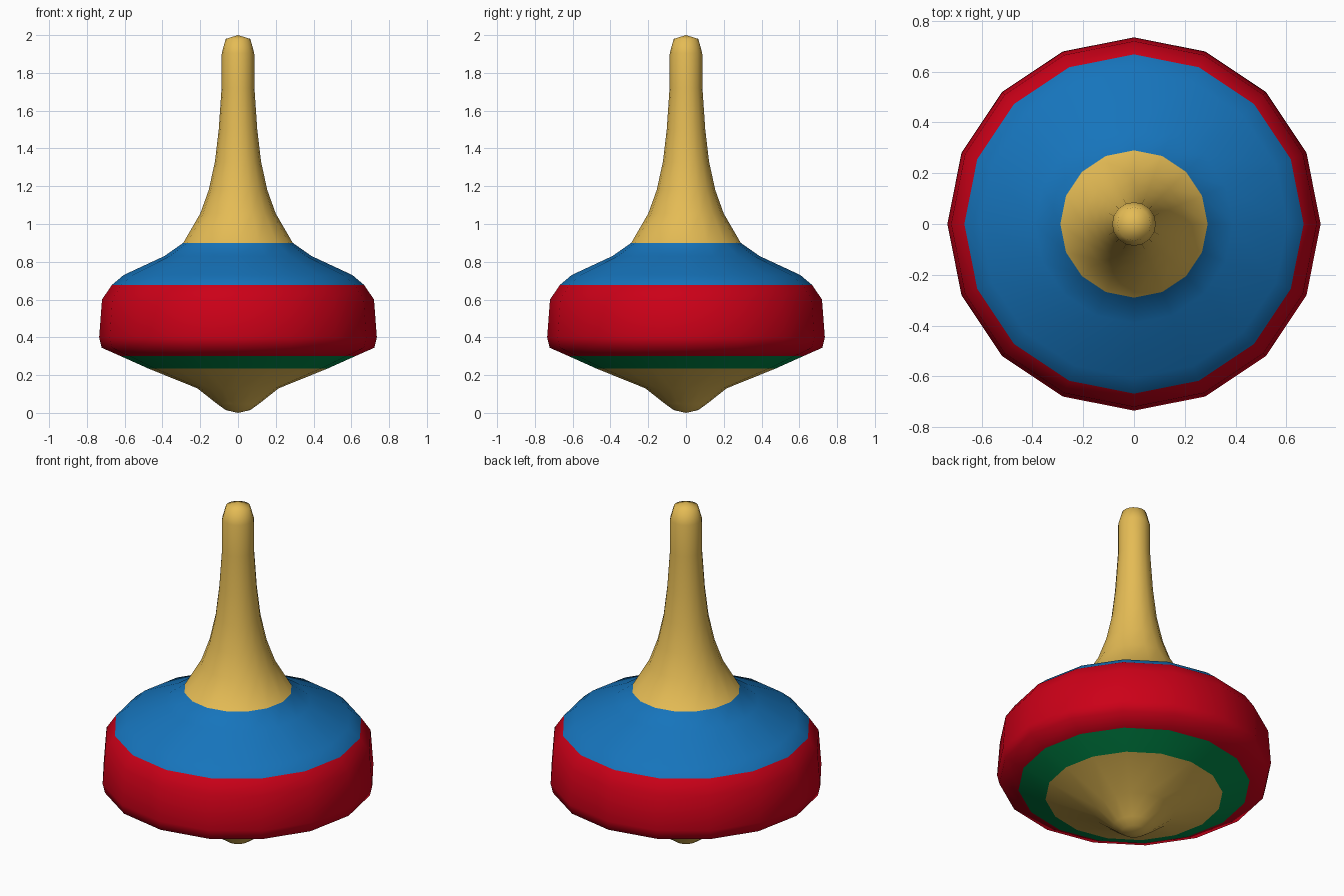
import bpy, bmesh, math

if "Cube" in bpy.data.objects:
    bpy.data.objects.remove(bpy.data.objects["Cube"])

SIDES = 16


def material(name, rgb):
    m = bpy.data.materials.new(name)
    m.diffuse_color = (*rgb, 1)
    m.use_nodes = True
    m.node_tree.nodes["Principled BSDF"].inputs["Base Color"].default_value = m.diffuse_color
    return m


wood = material("golden wood", (0.78, 0.50, 0.09))
blue = material("blue paint", (0.008, 0.175, 0.50))
red = material("red paint", (0.60, 0.0, 0.009))
green = material("green paint", (0.0, 0.27, 0.07))

# Lathe profile (radius, height) from tip to handle
PROFILE = [(0, 0), (0.065, 0.015), (0.11, 0.047), (0.215, 0.13), (0.475, 0.235),
           (0.62, 0.30), (0.722, 0.345), (0.735, 0.40), (0.72, 0.60),
           (0.668, 0.677), (0.605, 0.73), (0.39, 0.83), (0.29, 0.90),
           (0.20, 1.055), (0.155, 1.18), (0.122, 1.33), (0.102, 1.50),
           (0.087, 1.72), (0.086, 1.905), (0.065, 1.98), (0, 2.0)]

# Spin the profile into one closed body
bm = bmesh.new()
verts = [bm.verts.new((r, 0, z)) for r, z in PROFILE]
edges = [bm.edges.new(pair) for pair in zip(verts, verts[1:])]
bmesh.ops.spin(bm, geom=verts + edges, cent=(0, 0, 0), axis=(0, 0, 1),
               angle=2 * math.pi, steps=SIDES, use_duplicate=False)
bmesh.ops.remove_doubles(bm, verts=bm.verts[:], dist=0.0005)
bmesh.ops.recalc_face_normals(bm, faces=bm.faces[:])

# Painted bands by height: wood tip, green, red, blue, wood handle
for f in bm.faces:
    z = f.calc_center_median().z
    f.smooth = True
    if z < 0.235 or z > 0.90:
        f.material_index = 0
    elif z < 0.30:
        f.material_index = 3
    elif z < 0.677:
        f.material_index = 2
    else:
        f.material_index = 1

mesh = bpy.data.meshes.new("spinning_top")
bm.to_mesh(mesh)
bm.free()
for m in (wood, blue, red, green):
    mesh.materials.append(m)
bpy.context.collection.objects.link(bpy.data.objects.new("spinning_top", mesh))
